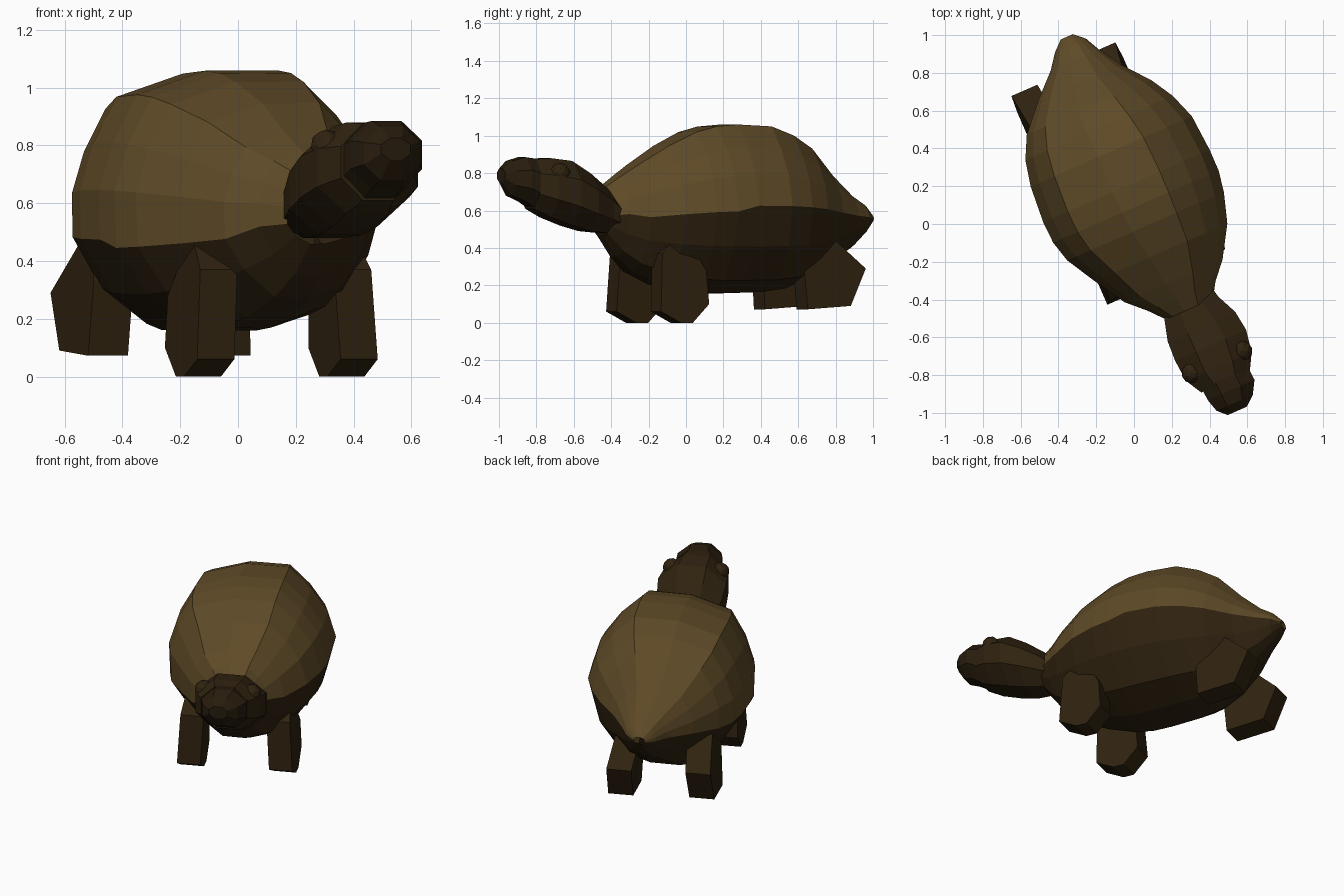
import bpy, bmesh, math
from mathutils import Vector

if "Cube" in bpy.data.objects:
    bpy.data.objects.remove(bpy.data.objects["Cube"])

# Animal frame: u = sideways, v = forward (heading is diagonal in the world), z = up
C, S = 0.917, 0.400
ROLL = math.radians(9)


def world(u, v, z):
    return Vector((C * u + S * v, S * u - C * v, z))


def material(name, rgb):
    m = bpy.data.materials.new(name)
    m.diffuse_color = (*rgb, 1)
    m.use_nodes = True
    m.node_tree.nodes["Principled BSDF"].inputs["Base Color"].default_value = m.diffuse_color
    return m


shell_mat = material("shell_brown", (0.112, 0.068, 0.020))
skin_mat = material("dark_skin", (0.029, 0.0165, 0.005))
beak_mat = material("dark_beak", (0.021, 0.012, 0.004))


def finish(bm, name, mat):
    bmesh.ops.recalc_face_normals(bm, faces=bm.faces)
    mesh = bpy.data.meshes.new(name)
    bm.to_mesh(mesh)
    bm.free()
    mesh.materials.append(mat)
    ob = bpy.data.objects.new(name, mesh)
    bpy.context.collection.objects.link(ob)
    return ob


def loft(name, rings, mat, closed):
    bm = bmesh.new()
    rows = [[bm.verts.new(world(*p)) for p in r] for r in rings]
    n = len(rows[0])
    for a, b in zip(rows, rows[1:]):
        for i in range(n if closed else n - 1):
            j = (i + 1) % n
            bm.faces.new((a[i], a[j], b[j], b[i]))
    if closed:
        bm.faces.new(rows[0])
        bm.faces.new(rows[-1])
    return finish(bm, name, mat)


# Body stations: v, centre u, half width, top height, belly depth
stations = [
    (0.53, 0.09, 0.135, 0.18, -0.09), (0.45, 0.08, 0.195, 0.235, -0.20),
    (0.36, 0.07, 0.28, 0.295, -0.28), (0.195, 0.07, 0.38, 0.40, -0.35),
    (0.035, 0.05, 0.45, 0.475, -0.385), (-0.08, 0.045, 0.475, 0.505, -0.395),
    (-0.2, 0.045, 0.48, 0.515, -0.395), (-0.4, 0.045, 0.465, 0.505, -0.39),
    (-0.54, 0.035, 0.425, 0.455, -0.37), (-0.66, 0.03, 0.36, 0.385, -0.32),
    (-0.80, 0.035, 0.24, 0.235, -0.23), (-0.92, 0.06, 0.14, 0.125, -0.155),
    (-1.0, 0.07, 0.09, 0.075, -0.075), (-1.05, 0.07, 0.035, 0.025, -0.015)]
upper = [(1.01, 0), (0.96, 0.33), (0.80, 0.63), (0.56, 0.92), (0, 1)]
lower = [(1.01, 0), (0.82, 0.52), (0.47, 0.92), (0, 1)]


def body_rings(half, use_top):
    section = half + [(-a, h) for a, h in reversed(half[:-1])]
    rings = []
    for v, uc, w, top, belly in stations:
        ring = []
        for a, h in section:
            p, q = a * w, h * (top if use_top else belly)
            if h == 0 and -0.2 < v < 0.4:      # rim dips toward the front
                q -= 0.03
            ring.append((uc + p * math.cos(ROLL) - q * math.sin(ROLL), v,
                         0.55 + p * math.sin(ROLL) + q * math.cos(ROLL)))
        rings.append(ring)
    return rings


loft("shell", body_rings(upper, True), shell_mat, False)
loft("belly", body_rings(lower, False), skin_mat, False)


# Neck, head and beak: v, centre u, half width, top z, bottom z
def oval_rings(data, sides=8):
    rings = []
    for v, uc, w, top, bot in data:
        zc, hz = (top + bot) / 2, (top - bot) / 2
        k = 1 / math.cos(math.pi / sides)
        angles = [2 * math.pi * (i + 0.5) / sides for i in range(sides)]
        rings.append([(uc + w * k * math.cos(t), v, zc + hz * k * math.sin(t)) for t in angles])
    return rings


loft("neck_and_head", oval_rings([
    (0.46, 0.10, 0.14, 0.64, 0.48), (0.53, 0.10, 0.155, 0.72, 0.48),
    (0.64, 0.11, 0.195, 0.80, 0.49), (0.75, 0.115, 0.205, 0.865, 0.52),
    (0.87, 0.11, 0.19, 0.88, 0.565), (0.96, 0.11, 0.14, 0.875, 0.61)]), skin_mat, True)
loft("beak", oval_rings([
    (0.93, 0.115, 0.135, 0.875, 0.60), (1.01, 0.12, 0.135, 0.885, 0.65),
    (1.08, 0.11, 0.105, 0.865, 0.68), (1.125, 0.105, 0.055, 0.825, 0.75)]), beak_mat, True)

# Eyes
for side, label in ((-1, "left"), (1, "right")):
    bm = bmesh.new()
    bmesh.ops.create_icosphere(bm, subdivisions=2, radius=0.055)
    bmesh.ops.translate(bm, verts=bm.verts, vec=world(0.11 + side * 0.145, 0.845, 0.80))
    finish(bm, label + "_eye", skin_mat)

# Legs: side profile (v, z) given thickness and narrowed toward the top
front_profile = [(0.20, 0.50), (0.32, 0.37), (0.335, 0.06), (0.22, 0.0),
                 (0.15, 0.0), (0.055, 0.10), (0.07, 0.28)]
rear_profile = [(-0.58, 0.48), (-0.69, 0.46), (-0.88, 0.29), (-0.79, 0.09),
                (-0.54, 0.072), (-0.52, 0.33)]


def leg(name, profile, mid, side, inner, outer, back=0):
    faces = []
    for offset in (inner, outer):
        faces.append([(mid + side * (offset - max(0, z - 0.25) * 0.15), v - back, z)
                      for v, z in profile])
    loft(name, faces, skin_mat, True)


for side, label, back in ((-1, "left", 0), (1, "right", 0.02)):
    leg(label + "_front_leg", front_profile, 0.045, side, 0.205, 0.345, back)
    leg(label + "_rear_leg", rear_profile, -0.015, side, 0.165, 0.315, 2 * back)
